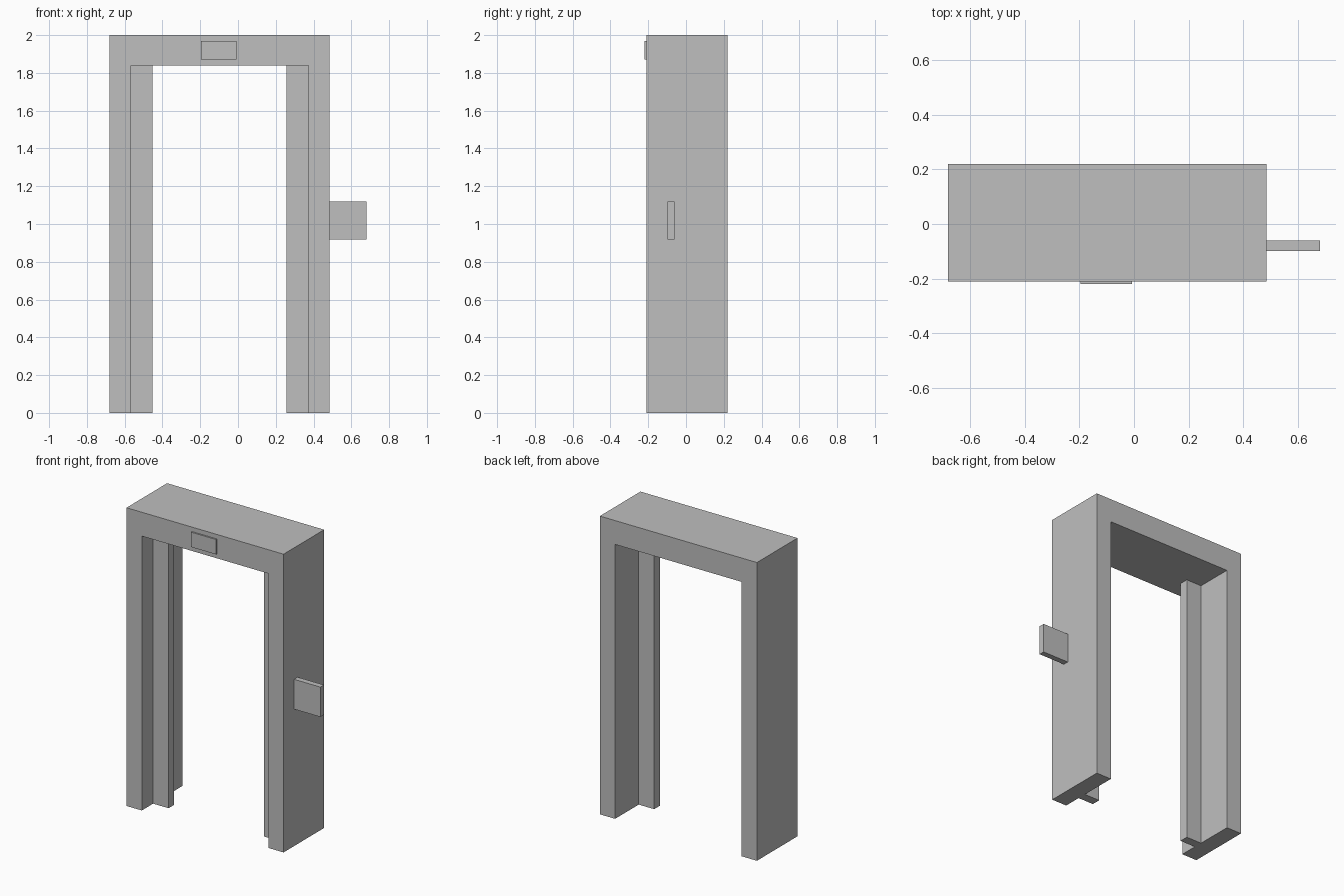
import bpy

cube = bpy.data.objects.get("Cube")
if cube:
    bpy.data.objects.remove(cube, do_unlink=True)

grey = bpy.data.materials.new("plain_grey")
grey.use_nodes = True
colour = (0.52, 0.52, 0.52, 1)
grey.diffuse_color = colour
grey.node_tree.nodes["Principled BSDF"].inputs["Base Color"].default_value = colour


def prism(name, outline, y0, y1):
    """Extrude an x-z outline from y0 to y1."""
    n = len(outline)
    verts = [(x, y, z) for y in (y0, y1) for x, z in outline]
    faces = [tuple(range(n)), tuple(reversed(range(n, 2 * n)))]
    faces += [(i, i + n, (i + 1) % n + n, (i + 1) % n) for i in range(n)]
    mesh = bpy.data.meshes.new(name)
    mesh.from_pydata(verts, [], faces)
    mesh.materials.append(grey)
    obj = bpy.data.objects.new(name, mesh)
    bpy.context.collection.objects.link(obj)
    return obj


def box(name, x0, x1, y0, y1, z0, z1):
    return prism(name, [(x0, z0), (x1, z0), (x1, z1), (x0, z1)], y0, y1)


left, right, front, back, top = 0.485, -0.68, -0.21, 0.22, 2.0
wall, lintel = 0.113, 1.84
in_left, in_right = left - wall, right + wall

# Deep doorway frame: two legs and a lintel in one piece
prism("door_frame", [(right, 0), (in_right, 0), (in_right, lintel), (in_left, lintel),
                     (in_left, 0), (left, 0), (left, top), (right, top)], front, back)

# Upright fins inside the opening
fin = 0.115
box("left_fin", in_left - fin, in_left, -0.09, -0.03, 0, lintel)
box("right_fin", in_right, in_right + fin, -0.09, -0.03, 0, lintel)

# Plate on the lintel and side panel
box("lintel_plate", -0.195, -0.008, -0.22, front, 1.87, 1.97)
box("side_panel", left, 0.68, -0.098, -0.06, 0.918, 1.118)
